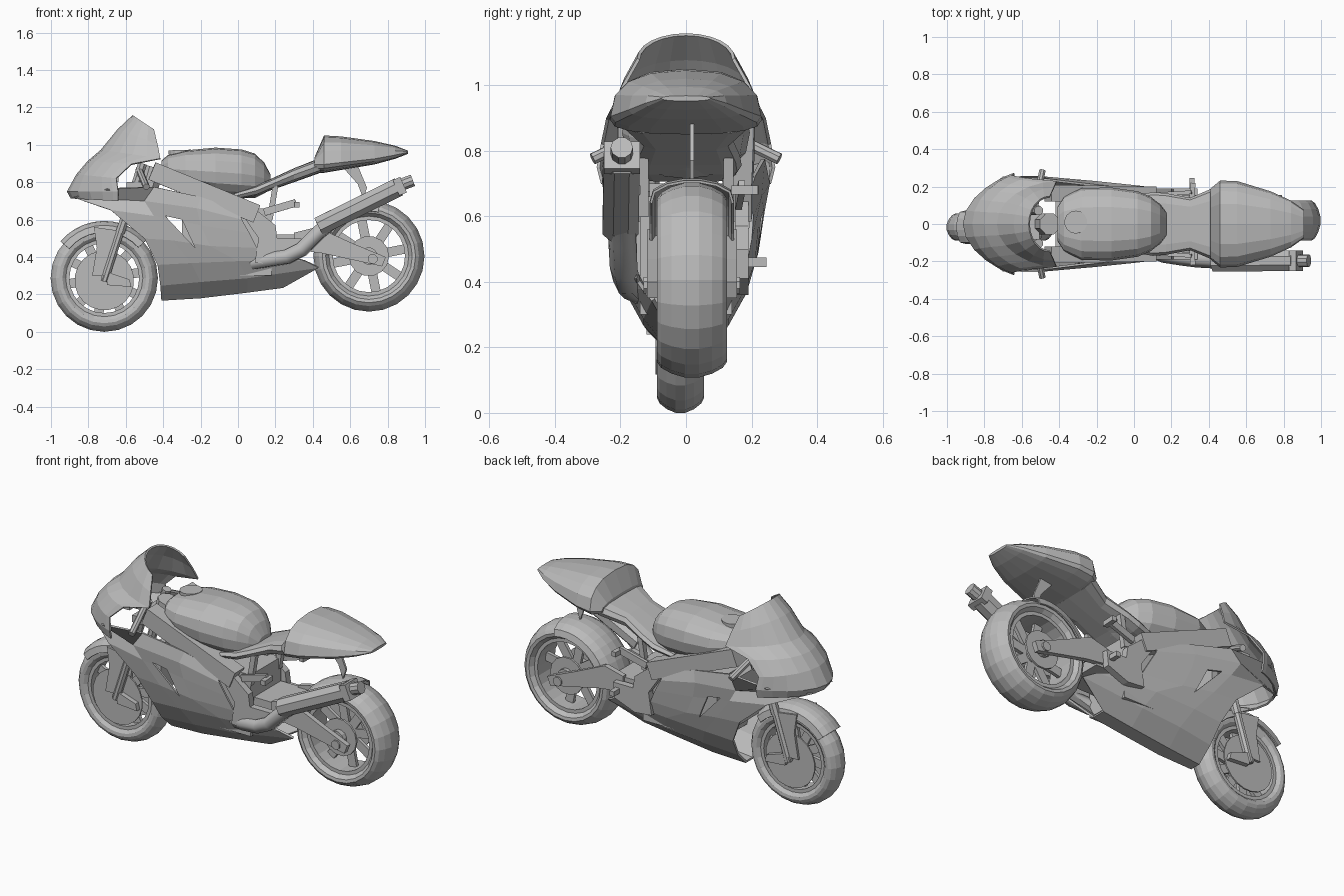
import bpy
import bmesh
import math
from mathutils import Vector, Matrix

if "Cube" in bpy.data.objects:
    bpy.data.objects.remove(bpy.data.objects["Cube"], do_unlink=True)

GREY = (0.5, 0.5, 0.5, 1.0)
grey = bpy.data.materials.new("plain_grey")
grey.use_nodes = True
grey.diffuse_color = GREY
grey.node_tree.nodes["Principled BSDF"].inputs["Base Color"].default_value = GREY


def finish(name, bm, thickness=0.0):
    bmesh.ops.recalc_face_normals(bm, faces=bm.faces)
    mesh = bpy.data.meshes.new(name)
    bm.to_mesh(mesh)
    bm.free()
    mesh.materials.append(grey)
    obj = bpy.data.objects.new(name, mesh)
    bpy.context.collection.objects.link(obj)
    if thickness:
        solid = obj.modifiers.new("thickness", "SOLIDIFY")
        solid.thickness = thickness
        solid.offset = 0
    return obj


def skin(name, rows, loop_rows=False, loop_points=False, caps=False, thickness=0.0):
    """Join rows of points into a surface."""
    bm = bmesh.new()
    grid = [[bm.verts.new(p) for p in row] for row in rows]
    nr, nc = len(grid), len(grid[0])
    for i in range(nr if loop_rows else nr - 1):
        for j in range(nc if loop_points else nc - 1):
            a, b = grid[i], grid[(i + 1) % nr]
            k = (j + 1) % nc
            bm.faces.new((a[j], a[k], b[k], b[j]))
    if caps:
        bm.faces.new(grid[0])
        bm.faces.new(grid[-1])
    return finish(name, bm, thickness)


def loft(name, sections, sides=16, power=0.8):
    """Closed body from (x, z at widest, half width, rise, drop) sections."""
    def curve(v):
        return math.copysign(abs(v) ** power, v)
    turns = [math.tau * k / sides for k in range(sides)]
    rows = [[(x, w * curve(math.cos(t)), z + (up if math.sin(t) > 0 else down) * curve(math.sin(t)))
             for t in turns] for x, z, w, up, down in sections]
    return skin(name, rows, loop_points=True, caps=True)


def lathe(name, centre, profile, start=0, end=360, steps=24, closed=True, thickness=0.0):
    """Sweep a (radius, y) profile about an axle running along y."""
    full = end - start == 360
    count = steps if full else steps + 1
    rows = []
    for k in range(count):
        a = math.radians(start + (end - start) * k / steps)
        rows.append([(centre[0] + r * math.cos(a), centre[1] + y, centre[2] + r * math.sin(a))
                     for r, y in profile])
    return skin(name, rows, full, closed, thickness=thickness)


def rod(name, start, end, width, height=None, sides=4):
    """Straight bar between two points."""
    start, end = Vector(start), Vector(end)
    axis = end - start
    grow = 1 / math.cos(math.pi / sides)
    bm = bmesh.new()
    bmesh.ops.create_cone(bm, cap_ends=True, segments=sides, radius1=grow / 2,
                          radius2=grow / 2, depth=axis.length,
                          matrix=Matrix.Rotation(math.pi / sides, 4, "Z"))
    bm.transform(Matrix.Translation((start + end) / 2)
                 @ axis.to_track_quat("Z", "Y").to_matrix().to_4x4()
                 @ Matrix.Diagonal((width, height or width, 1, 1)))
    return finish(name, bm)


def plate(name, outline, y, depth):
    """Side-on outline of (x, z) points given depth along y."""
    rows = [[(x, y + side * depth / 2, z) for x, z in outline] for side in (-1, 1)]
    return skin(name, rows, loop_points=True, caps=True)


def box(name, low, high):
    outline = [(low[0], low[2]), (high[0], low[2]), (high[0], high[2]), (low[0], high[2])]
    return plate(name, outline, (low[1] + high[1]) / 2, high[1] - low[1])


# Wheels
def wheel(label, centre, r, half, spokes):
    cx, cy, cz = centre
    side = [(0.71, 0.72), (0.78, 0.97), (0.84, 1.0), (0.9, 0.88), (0.96, 0.58), (1.0, 0.2)]
    tyre = [(r * a, half * b) for a, b in side]
    lathe(label + "_tyre", centre, tyre + [(a, -b) for a, b in reversed(tyre)])
    flat = half * 0.75
    lathe(label + "_rim", centre, [(r * 0.74, flat), (r * 0.65, flat),
                                   (r * 0.65, -flat), (r * 0.74, -flat)])
    rod(label + "_hub", (cx, cy - half, cz), (cx, cy + half, cz), r * 0.3, sides=12)
    for k in range(spokes):
        a = math.tau * (k + 0.25) / spokes
        dx, dz = math.cos(a) * r, math.sin(a) * r
        rod(label + "_spoke", (cx + dx * 0.1, cy, cz + dz * 0.1),
            (cx + dx * 0.68, cy, cz + dz * 0.68), 0.02, 0.05)


front = (-0.715, -0.017, 0.287)
rear = (0.70, 0.018, 0.405)
wheel("front", front, 0.287, 0.072, 10)
wheel("rear", rear, 0.297, 0.107, 8)
for y in (-0.06, 0.09):
    rod("rear_disc", (0.7, y, 0.405), (0.7, y + 0.012, 0.405), 0.21, sides=14)

# Front fork, brakes and mudguard
for s in (-1, 1):
    y = front[1] + s * 0.088
    rod("front_brake_disc", (front[0], y - s * 0.02, 0.275), (front[0], y - s * 0.012, 0.275),
        0.315, sides=20)
    rod("fork_lower", (-0.715, y, 0.27), (-0.615, y, 0.58), 0.04, sides=8)
    rod("fork_upper", (-0.63, y, 0.53), (-0.51, y, 0.9), 0.048, sides=8)
    plate("mudguard_bracket", [(-0.77, 0.56), (-0.63, 0.54), (-0.68, 0.3), (-0.78, 0.3), (-0.755, 0.45)],
          y, 0.014)
    plate("front_caliper", [(-0.7, 0.32), (-0.58, 0.28), (-0.57, 0.24), (-0.7, 0.25)], y, 0.03)
    rod("handlebar_grip", (-0.53, s * 0.09, 0.87), (-0.49, s * 0.285, 0.775), 0.034, sides=8)
rod("front_axle", (-0.715, -0.12, 0.287), (-0.715, 0.085, 0.287), 0.035, sides=8)
rod("fork_yoke", (-0.55, -0.13, 0.78), (-0.55, 0.1, 0.78), 0.09, 0.04)
rod("steering_head", (-0.49, 0, 0.74), (-0.45, 0, 0.88), 0.11, sides=8)
guard = [(0.245, 0.085), (0.28, 0.078), (0.297, 0.045), (0.302, 0.015)]
lathe("front_mudguard", front, guard + [(r, -y) for r, y in reversed(guard)],
      42, 140, 10, closed=False, thickness=0.008)

# Nose cowl and windscreen: (front x, front z, back x, back z, half width, sharpness)
cowl = [(-0.56, 1.155, -0.45, 1.08, 0.145, 1.0), (-0.64, 1.08, -0.43, 1.0, 0.19, 1.0),
        (-0.73, 0.97, -0.415, 0.925, 0.225, 1.1), (-0.80, 0.91, -0.57, 0.895, 0.24, 1.3),
        (-0.86, 0.84, -0.65, 0.82, 0.255, 1.5), (-0.91, 0.75, -0.64, 0.75, 0.268, 1.7),
        (-0.89, 0.715, -0.64, 0.70, 0.255, 1.7)]
arc = [math.radians(-90 + 15 * k) for k in range(13)]


def cowl_row(xf, zf, xb, zb, w, sharp):
    reach = [max(math.cos(t), 0) ** sharp for t in arc]
    return [(xb + (xf - xb) * c, w * math.sin(t), zb + (zf - zb) * c) for t, c in zip(arc, reach)]


skin("nose_cowl", [cowl_row(*row) for row in cowl], thickness=0.01)
box("instrument_panel", (-0.7, -0.09, 0.8), (-0.64, 0.09, 0.9))

# Side fairings and belly pan: each row runs front to back
half = [[(-0.7, 0.25, 0.765), (-0.45, 0.235, 0.775), (-0.2, 0.205, 0.72), (0.0, 0.185, 0.65)],
        [(-0.88, 0.09, 0.72), (-0.5, 0.25, 0.70), (-0.22, 0.225, 0.66), (0.02, 0.2, 0.6)],
        [(-0.68, 0.22, 0.65), (-0.45, 0.235, 0.62), (-0.2, 0.215, 0.57), (0.06, 0.195, 0.53)],
        [(-0.5, 0.215, 0.5), (-0.35, 0.215, 0.49), (-0.15, 0.205, 0.46), (0.1, 0.18, 0.45)],
        [(-0.43, 0.175, 0.36), (-0.25, 0.18, 0.37), (0.0, 0.175, 0.38), (0.36, 0.13, 0.38)],
        [(-0.415, 0.11, 0.25), (-0.2, 0.125, 0.27), (0.05, 0.125, 0.29), (0.43, 0.1, 0.345)],
        [(-0.41, 0.03, 0.172), (-0.2, 0.04, 0.185), (0.05, 0.04, 0.215), (0.24, 0.04, 0.24)]]
other = [[(x, -y, z) for x, y, z in row] for row in reversed(half)]
fairing = skin("side_fairing", half + other, thickness=0.012)
vent = plate("vent_cutter", [(-0.39, 0.62), (-0.3, 0.60), (-0.23, 0.45)], 0, 1)
vent.hide_render = True
cut = fairing.modifiers.new("vents", "BOOLEAN")
cut.operation = "DIFFERENCE"
cut.object = vent
shaped = fairing.evaluated_get(bpy.context.evaluated_depsgraph_get())
fairing.data = bpy.data.meshes.new_from_object(shaped)
fairing.modifiers.clear()
bpy.data.objects.remove(vent, do_unlink=True)

# Engine, radiator and frame
box("engine_block", (-0.3, -0.14, 0.3), (0.18, 0.14, 0.66))
box("radiator", (-0.42, -0.17, 0.42), (-0.38, 0.17, 0.7))
box("swingarm_pivot", (0.15, -0.11, 0.42), (0.37, 0.14, 0.52))
for s in (-1, 1):
    rod("frame_beam", (-0.46, s * 0.165, 0.86), (0.1, s * 0.155, 0.63), 0.09, 0.1)
    plate("frame_side_plate", [(0.0, 0.66), (0.1, 0.65), (0.2, 0.57), (0.21, 0.5), (0.34, 0.5),
                               (0.33, 0.41), (0.2, 0.36), (0.09, 0.37), (0.11, 0.5)], s * 0.17, 0.04)
    rod("subframe_strut", (0.17, s * 0.13, 0.6), (0.2, s * 0.13, 0.78), 0.03)
    rod("footrest_arm", (0.14, s * 0.16, 0.64), (0.31, s * 0.17, 0.69), 0.02, 0.04)
    rod("footrest", (0.31, s * 0.14, 0.68), (0.315, s * 0.22, 0.68), 0.028)
rod("gear_lever", (0.31, 0.15, 0.46), (0.31, 0.245, 0.46), 0.028)

# Fuel tank
loft("fuel_tank", [(-0.41, 0.87, 0.09, 0.045, 0.03), (-0.375, 0.87, 0.145, 0.075, 0.06),
                   (-0.28, 0.865, 0.192, 0.105, 0.1), (-0.12, 0.855, 0.195, 0.13, 0.13),
                   (0.02, 0.845, 0.175, 0.13, 0.13), (0.09, 0.835, 0.145, 0.118, 0.12),
                   (0.14, 0.82, 0.105, 0.085, 0.08), (0.175, 0.80, 0.06, 0.04, 0.04)])
rod("filler_cap", (-0.31, 0.01, 0.94), (-0.311, 0.01, 0.972), 0.12, sides=14)

# Seat and tail
loft("seat", [(-0.02, 0.725, 0.15, 0.02, 0.02), (0.1, 0.755, 0.17, 0.03, 0.03),
              (0.17, 0.785, 0.165, 0.03, 0.03), (0.3, 0.84, 0.14, 0.035, 0.04),
              (0.44, 0.89, 0.2, 0.04, 0.04)], 12, 0.6)
loft("tail_cowl", [(0.41, 0.895, 0.19, 0.04, 0.045), (0.46, 0.895, 0.232, 0.155, 0.045),
                   (0.55, 0.905, 0.23, 0.14, 0.04), (0.73, 0.925, 0.175, 0.095, 0.03),
                   (0.84, 0.945, 0.125, 0.05, 0.02), (0.91, 0.96, 0.075, 0.008, 0.008)])
plate("tail_fin", [(0.56, 0.88), (0.64, 0.89), (0.69, 0.77), (0.67, 0.71), (0.64, 0.79)], 0.018, 0.012)

# Swingarm and rear mudguard
for s in (-1, 1):
    y = rear[1] + s * 0.122
    plate("swingarm", [(0.3, 0.53), (0.42, 0.56), (0.62, 0.47), (0.79, 0.4), (0.77, 0.35),
                       (0.68, 0.37), (0.45, 0.42), (0.3, 0.44)], y, 0.03)
    rod("axle_nut", (0.72, y, 0.39), (0.72, y + s * 0.025, 0.39), 0.05, sides=8)
guard = [(0.24, 0.125), (0.275, 0.115), (0.297, 0.075), (0.307, 0.025)]
lathe("rear_mudguard", rear, guard + [(r, -y) for r, y in reversed(guard)],
      78, 172, 10, closed=False, thickness=0.008)

# Exhaust on the right side
pipe = bpy.data.curves.new("exhaust_pipe", "CURVE")
pipe.dimensions = "3D"
pipe.bevel_depth = 0.043
pipe.bevel_resolution = 1
path = pipe.splines.new("POLY")
bends = [(0.08, -0.13, 0.37), (0.16, -0.165, 0.385), (0.26, -0.18, 0.4), (0.34, -0.19, 0.44),
         (0.43, -0.195, 0.53), (0.54, -0.197, 0.62)]
path.points.add(len(bends) - 1)
for point, place in zip(path.points, bends):
    point.co = (*place, 1)
pipe.materials.append(grey)
bpy.context.collection.objects.link(bpy.data.objects.new("exhaust_pipe", pipe))
rod("silencer", (0.43, -0.2, 0.563), (0.86, -0.196, 0.775), 0.11, 0.1, 8)
rod("silencer_cap", (0.845, -0.196, 0.77), (0.885, -0.196, 0.787), 0.11, 0.09)
rod("silencer_tip", (0.87, -0.196, 0.785), (0.935, -0.196, 0.81), 0.065, sides=10)
